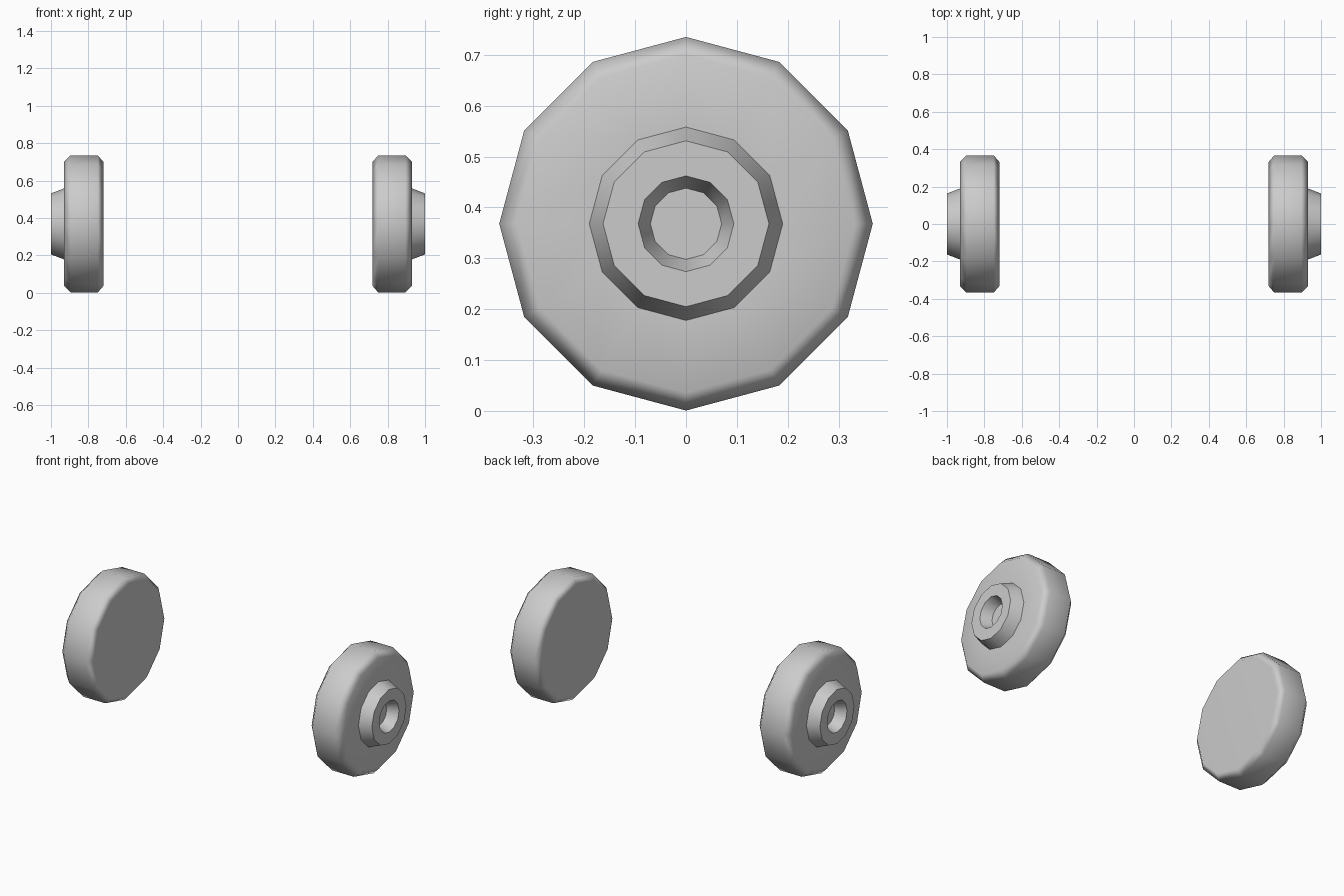
import bpy, bmesh, math
from mathutils import Vector

cube = bpy.data.objects.get("Cube")
if cube:
    bpy.data.objects.remove(cube)

SIDES = 12
AXLE_Z = 0.368

grey = bpy.data.materials.new("plain grey")
grey.use_nodes = True
colour = (0.6, 0.6, 0.6, 1)
grey.diffuse_color = colour
grey.node_tree.nodes["Principled BSDF"].inputs["Base Color"].default_value = colour

# Wheel outline as (distance from centre, radius), inner cap to hub recess
PROFILE = [(0.72, 0.332), (0.75, 0.367), (0.895, 0.367), (0.93, 0.332),
           (0.93, 0.19), (1.0, 0.163), (1.0, 0.094), (0.935, 0.07)]


def make_wheel(name, side):
    """Lathe the outline around the x axis, with flat caps at both ends."""
    bm = bmesh.new()
    rings = []
    for x, r in PROFILE:
        ring = []
        for i in range(SIDES):
            a = math.tau * i / SIDES
            ring.append(bm.verts.new(Vector((side * x, r * math.sin(a), AXLE_Z + r * math.cos(a)))))
        rings.append(ring)
    for a, b in zip(rings, rings[1:]):
        for i in range(SIDES):
            j = (i + 1) % SIDES
            bm.faces.new((a[i], a[j], b[j], b[i]))
    bm.faces.new(rings[0])
    bm.faces.new(rings[-1])
    bmesh.ops.recalc_face_normals(bm, faces=bm.faces)
    mesh = bpy.data.meshes.new(name)
    bm.to_mesh(mesh)
    bm.free()
    mesh.materials.append(grey)
    obj = bpy.data.objects.new(name, mesh)
    bpy.context.collection.objects.link(obj)

    # Rounded rim, crisp hub edges, flat side faces
    bpy.ops.object.select_all(action='DESELECT')
    obj.select_set(True)
    bpy.context.view_layer.objects.active = obj
    bpy.ops.object.shade_smooth_by_angle(angle=math.radians(60))
    weighted = obj.modifiers.new("flat sides", 'WEIGHTED_NORMAL')
    weighted.keep_sharp = True


make_wheel("left_wheel", 1)
make_wheel("right_wheel", -1)
